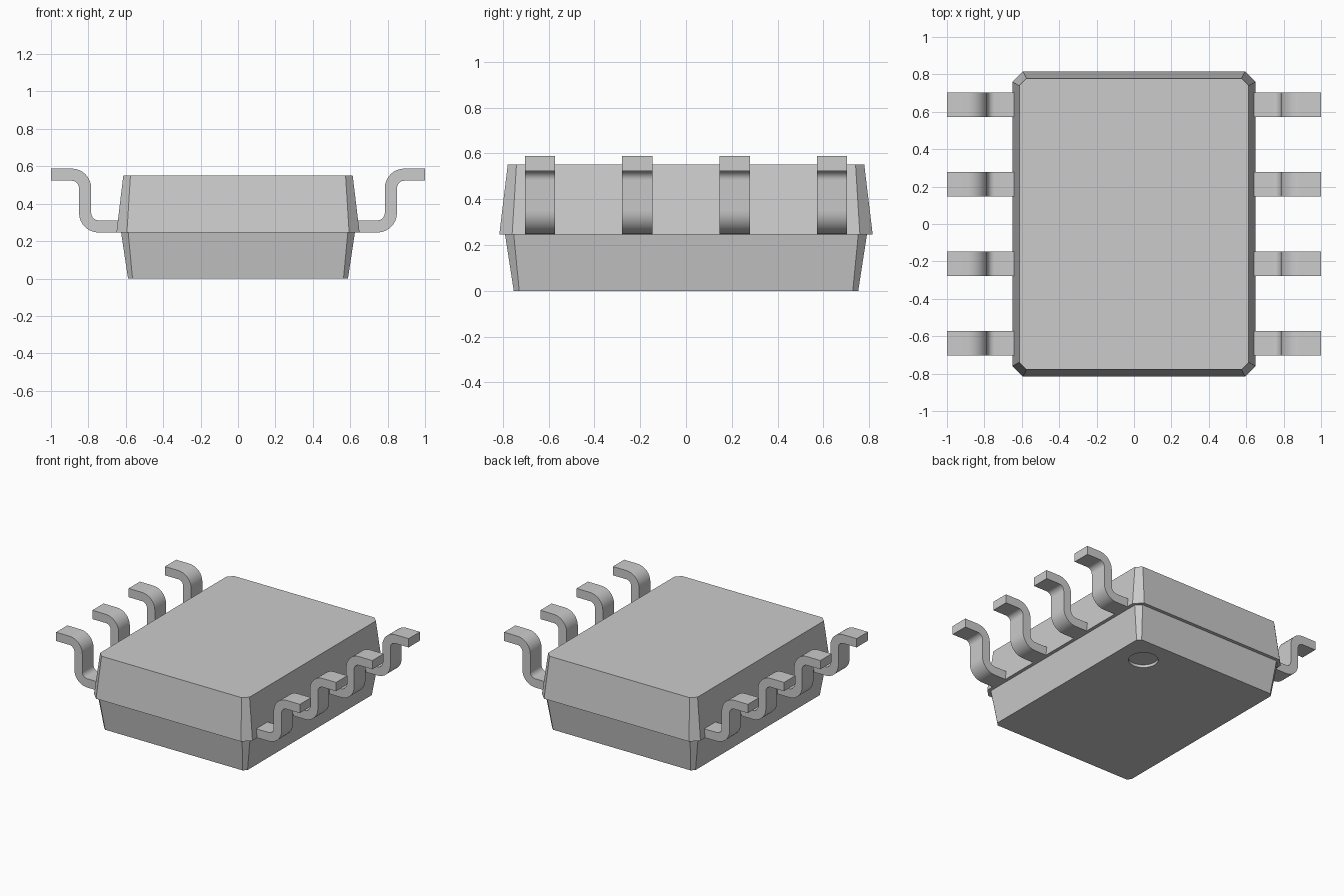
import bpy, bmesh, math

if "Cube" in bpy.data.objects:
    bpy.data.objects.remove(bpy.data.objects["Cube"])

grey = bpy.data.materials.new("plain_grey")
grey.diffuse_color = (0.6, 0.6, 0.6, 1)
grey.use_nodes = True
grey.node_tree.nodes["Principled BSDF"].inputs["Base Color"].default_value = grey.diffuse_color


def finish(name, bm):
    bmesh.ops.recalc_face_normals(bm, faces=bm.faces)
    mesh = bpy.data.meshes.new(name)
    bm.to_mesh(mesh)
    bm.free()
    mesh.materials.append(grey)
    obj = bpy.data.objects.new(name, mesh)
    bpy.context.collection.objects.link(obj)
    return obj


def loft(name, rings):
    """Closed solid through two or more rings of equal point count."""
    bm = bmesh.new()
    loops = [[bm.verts.new(p) for p in ring] for ring in rings]
    n = len(loops[0])
    for a, b in zip(loops, loops[1:]):
        for i in range(n):
            j = (i + 1) % n
            bm.faces.new((a[i], a[j], b[j], b[i]))
    bm.faces.new(loops[0])
    bm.faces.new(loops[-1])
    return finish(name, bm)


def octagon(hx, hy, c, z):
    """Rectangle with chamfered corners."""
    return [(hx, hy - c, z), (hx - c, hy, z), (c - hx, hy, z), (-hx, hy - c, z),
            (-hx, c - hy, z), (c - hx, -hy, z), (hx - c, -hy, z), (hx, c - hy, z)]


def arc(cx, cz, r, a0, a1, n=8):
    pts = []
    for i in range(n + 1):
        a = math.radians(a0 + (a1 - a0) * i / n)
        pts.append((cx + r * math.cos(a), cz + r * math.sin(a)))
    return pts


# Two tapered halves of the package
SEAM, TOP = 0.246, 0.552
loft("body_upper", [octagon(0.65, 0.815, 0.056, SEAM), octagon(0.613, 0.778, 0.038, TOP)])
lower = loft("body_lower", [octagon(0.588, 0.752, 0.024, 0), octagon(0.625, 0.79, 0.038, SEAM)])

# Shallow round dimple under one corner
circle = [(0.38 + x, 0.55 + y) for x, y in arc(0, 0, 0.1, 0, 360, 40)[:-1]]
cutter = loft("dimple_cutter", [[(x, y, z) for x, y in circle] for z in (-0.05, 0.02)])
cutter.hide_render = True
mod = lower.modifiers.new("dimple", 'BOOLEAN')
mod.operation = 'DIFFERENCE'
mod.solver = 'EXACT'
mod.object = cutter
bpy.context.view_layer.objects.active = lower
bpy.ops.object.modifier_apply(modifier=mod.name)
bpy.data.objects.remove(cutter, do_unlink=True)

# S-shaped lead profile in x, z: underside outward, then upper side back
T, RI = 0.065, 0.04
RO = T + RI
X0, X1 = 0.785, 0.85          # upright part
Z0, Z1 = SEAM, 0.588          # bottom and top of the lead
low = (X1 - RO, Z0 + RO)      # lower bend centre
high = (X0 + RO, Z1 - RO)     # upper bend centre
profile = [(0.635, Z0)] + arc(*low, RO, -90, 0) + arc(*high, RI, 180, 90)
profile += [(1.0, Z1 - T), (1.0, Z1)]
profile += arc(*high, RO, 90, 180) + arc(*low, RI, 0, -90) + [(0.635, Z0 + T)]

# Four leads on each side
for side, label in ((1, "right"), (-1, "left")):
    for k in range(4):
        y = (k - 1.5) * 0.425
        lead = loft(f"lead_{label}_{k + 1}",
                    [[(side * x, y + d, z) for x, z in profile] for d in (-0.066, 0.066)])
        bpy.ops.object.select_all(action='DESELECT')
        lead.select_set(True)
        bpy.context.view_layer.objects.active = lead
        bpy.ops.object.shade_smooth_by_angle(angle=math.radians(30))
